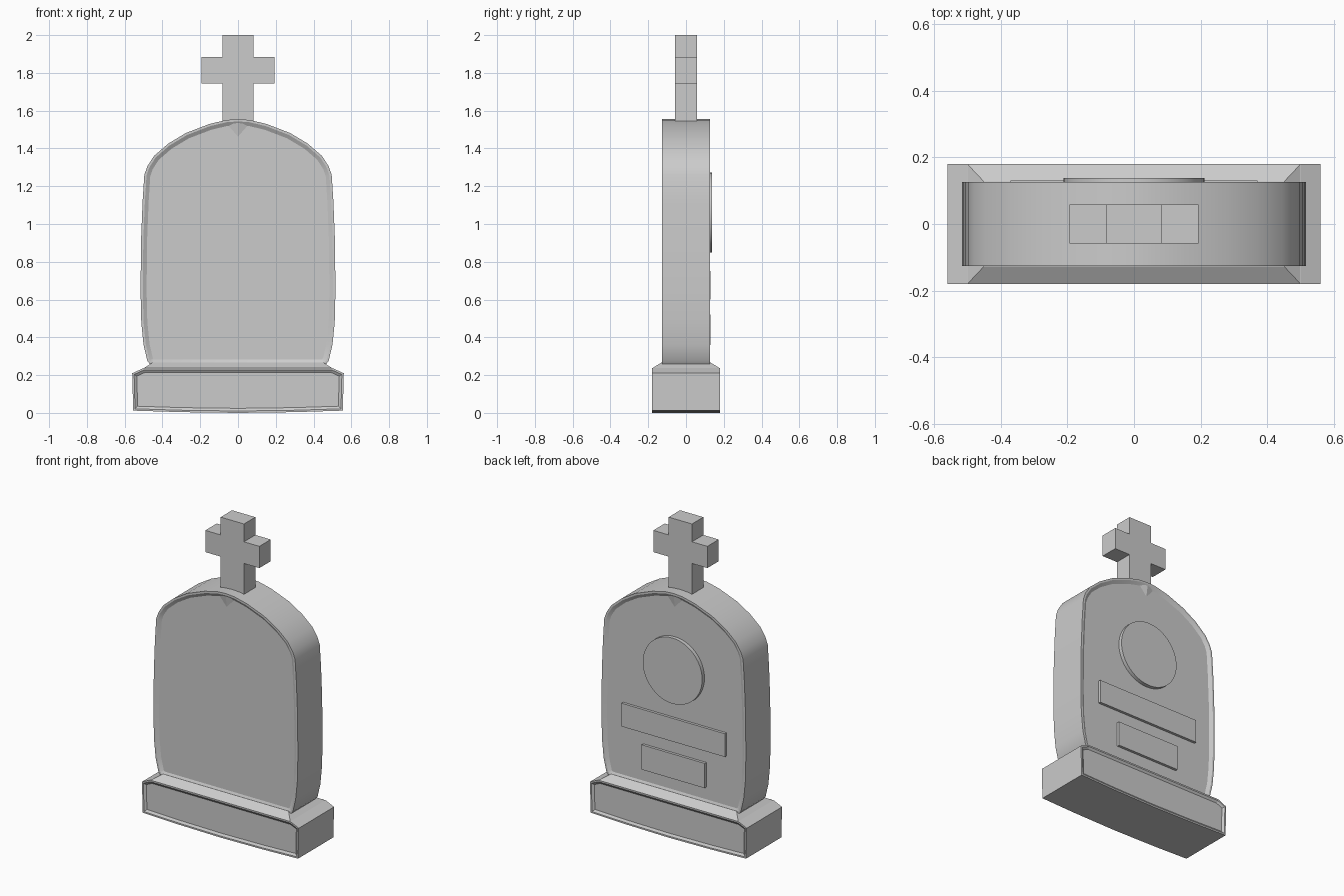
import bpy, bmesh, math
from mathutils import Matrix

if "Cube" in bpy.data.objects:
    bpy.data.objects.remove(bpy.data.objects["Cube"])


def finish(bm, name, smooth=None):
    bmesh.ops.recalc_face_normals(bm, faces=bm.faces[:])
    me = bpy.data.meshes.new(name)
    bm.to_mesh(me)
    bm.free()
    ob = bpy.data.objects.new(name, me)
    bpy.context.collection.objects.link(ob)
    if smooth:
        bpy.ops.object.select_all(action='DESELECT')
        ob.select_set(True)
        bpy.context.view_layer.objects.active = ob
        bpy.ops.object.shade_smooth_by_angle(angle=math.radians(smooth))
    return ob


def slab(name, half, y0, y1, rim=None, smooth=None):
    """Mirror a right-hand xz outline, extrude it in y, optionally sink both faces.
    rim = (flat width, slope width, depth)"""
    pts = half + [(-x, z) for x, z in reversed(half) if x > 1e-6]
    bm = bmesh.new()
    a = [bm.verts.new((x, y0, z)) for x, z in pts]
    b = [bm.verts.new((x, y1, z)) for x, z in pts]
    caps = [bm.faces.new(a), bm.faces.new(b[::-1])]
    n = len(pts)
    for i in range(n):
        j = (i + 1) % n
        bm.faces.new((a[i], b[i], b[j], a[j]))
    bmesh.ops.recalc_face_normals(bm, faces=bm.faces[:])
    if rim:
        bmesh.ops.inset_individual(bm, faces=caps, thickness=rim[0], use_even_offset=True)
        bmesh.ops.inset_individual(bm, faces=caps, thickness=rim[1], depth=-rim[2],
                                   use_even_offset=True)
    return finish(bm, name, smooth)


def hull(name, pts):
    bm = bmesh.new()
    for p in pts:
        bm.verts.new(p)
    bmesh.ops.convex_hull(bm, input=bm.verts[:])
    bmesh.ops.dissolve_limit(bm, angle_limit=0.01, verts=bm.verts[:], edges=bm.edges[:])
    return finish(bm, name)


# Plinth with sunken front and back, slightly sagging underside
slab("plinth", [(0, 0), (0.3, 0.004), (0.555, 0.012), (0.56, 0.21), (0.5, 0.237)],
     -0.18, 0.18, rim=(0.01, 0.014, 0.01))

# Sloped shoulder between plinth and stone
hull("plinth_shoulder",
     [(sx * x, sy * y, z) for x, y, z in ((0.5, 0.18, 0.236), (0.45, 0.127, 0.268))
      for sx in (-1, 1) for sy in (-1, 1)])

# Headstone slab with rounded top and raised rim
stone = [(0.46, 0.25), (0.48, 0.275), (0.5, 0.36), (0.512, 0.48), (0.516, 0.65),
         (0.513, 0.92), (0.505, 1.12), (0.496, 1.26), (0.48, 1.305), (0.445, 1.36),
         (0.37, 1.425), (0.275, 1.482), (0.15, 1.53), (0.06, 1.551), (0, 1.555)]
slab("headstone", stone, -0.126, 0.126, rim=(0.012, 0.02, 0.012), smooth=30)

# Pointed notch ornaments under the rim, front and back
for side, s in (("front", -1), ("back", 1)):
    hull("rim_point_" + side, [(-0.065, s * 0.112, 1.525), (0.065, s * 0.112, 1.525),
                               (0, s * 0.112, 1.45), (0, s * 0.1255, 1.535)])

# Cross on top
slab("cross", [(0.083, 1.52), (0.083, 1.745), (0.193, 1.745), (0.193, 1.885),
               (0.083, 1.885), (0.083, 2.0)], -0.058, 0.058)

# Blank plates on the back
for name, w, z0, z1 in (("upper_plate", 0.37, 0.6, 0.75), ("lower_plate", 0.225, 0.36, 0.52)):
    slab(name, [(w, z0), (w, z1)], 0.1, 0.131)

# Round medallion on the back
bm = bmesh.new()
bmesh.ops.create_cone(bm, cap_ends=True, segments=48, radius1=0.212, radius2=0.212, depth=0.04,
                      matrix=Matrix.Translation((0, 0.118, 1.06)) @ Matrix.Rotation(math.pi / 2, 4, 'X'))
finish(bm, "medallion", smooth=30)
